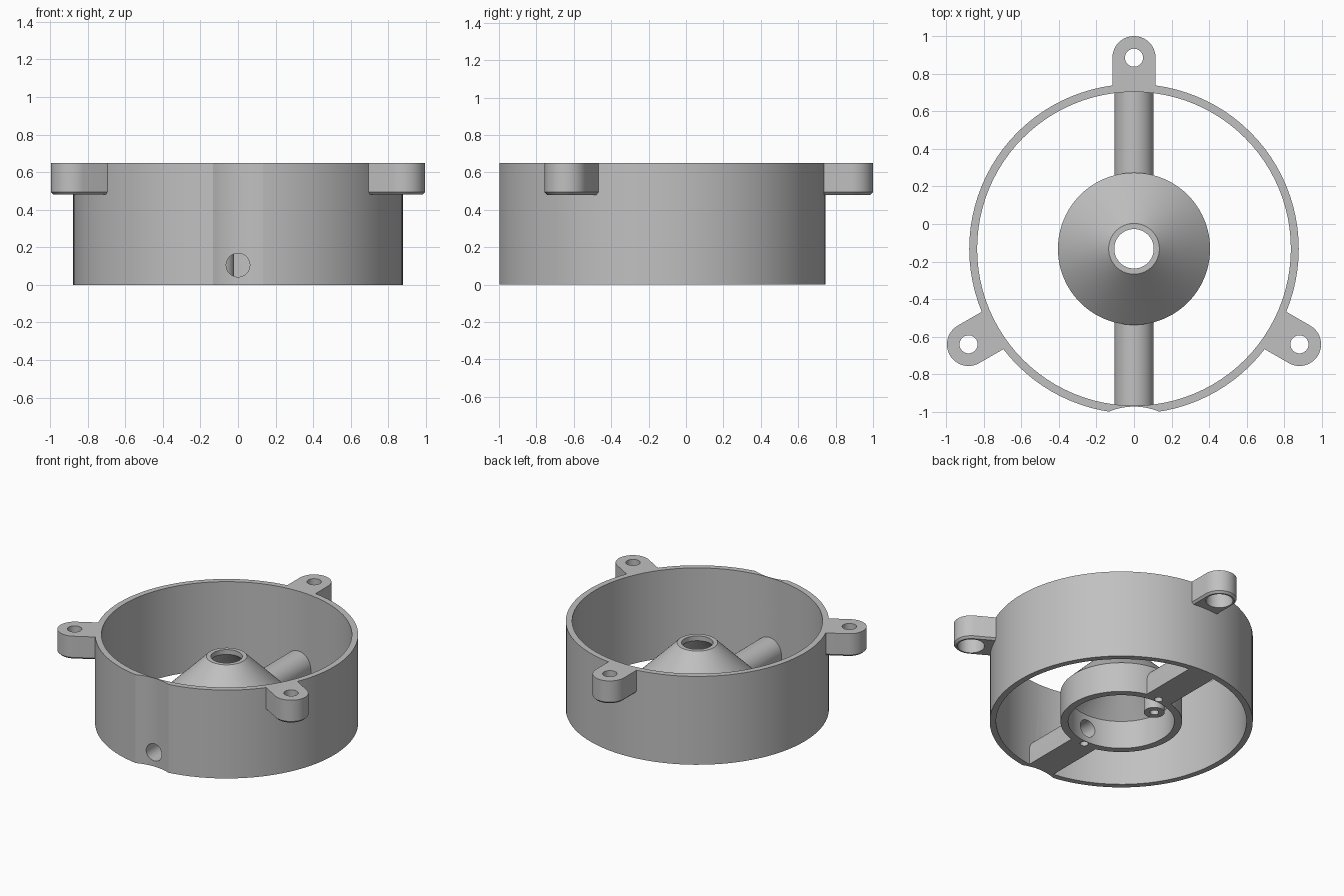
import bpy, bmesh, math
from mathutils import Matrix, Vector

if "Cube" in bpy.data.objects:
    bpy.data.objects.remove(bpy.data.objects["Cube"])

CY = -0.132          # y of the ring axis
SEG = 96
gray = bpy.data.materials.new("gray")
gray.diffuse_color = (0.53, 0.53, 0.53, 1)
gray.use_nodes = True
gray.node_tree.nodes["Principled BSDF"].inputs["Base Color"].default_value = gray.diffuse_color


def finish(name, bm):
    bmesh.ops.remove_doubles(bm, verts=bm.verts, dist=1e-5)
    bmesh.ops.recalc_face_normals(bm, faces=bm.faces)
    me = bpy.data.meshes.new(name)
    bm.to_mesh(me)
    bm.free()
    me.materials.append(gray)
    ob = bpy.data.objects.new(name, me)
    bpy.context.collection.objects.link(ob)
    return ob


def lathe(name, profile):
    """Revolve a closed (radius, z) profile about the ring axis."""
    bm = bmesh.new()
    rings = [[bm.verts.new((r * math.cos(2 * math.pi * i / SEG),
                            CY + r * math.sin(2 * math.pi * i / SEG), z))
              for r, z in profile] for i in range(SEG)]
    n = len(profile)
    for i in range(SEG):
        a, b = rings[i], rings[(i + 1) % SEG]
        for j in range(n):
            k = (j + 1) % n
            bm.faces.new((a[j], b[j], b[k], a[k]))
    return finish(name, bm)


def prism(name, outline, depth, matrix):
    """Extrude a 2D outline along local z, then place it."""
    bm = bmesh.new()
    face = bm.faces.new([bm.verts.new((x, y, 0)) for x, y in outline])
    ext = bmesh.ops.extrude_face_region(bm, geom=[face])
    moved = [v for v in ext["geom"] if isinstance(v, bmesh.types.BMVert)]
    bmesh.ops.translate(bm, verts=moved, vec=(0, 0, depth))
    bm.transform(matrix)
    return finish(name, bm)


def rod(name, r, start, end, seg=40):
    a, b = Vector(start), Vector(end)
    pts = [(r * math.cos(2 * math.pi * i / seg), r * math.sin(2 * math.pi * i / seg))
           for i in range(seg)]
    m = Matrix.Translation(a) @ (b - a).to_track_quat('Z', 'Y').to_matrix().to_4x4()
    return prism(name, pts, (b - a).length, m)


def cut(ob, cutters):
    for c in cutters:
        mod = ob.modifiers.new("cut", 'BOOLEAN')
        mod.operation, mod.solver, mod.object = 'DIFFERENCE', 'EXACT', c
    bpy.context.view_layer.update()
    dg = bpy.context.evaluated_depsgraph_get()
    me = bpy.data.meshes.new_from_object(ob.evaluated_get(dg))
    ob.modifiers.clear()
    ob.data = me


def u_outline(w, length):
    """Straight sides from y = -length, rounded at y = w."""
    arc = [(w * math.cos(math.pi * i / 24), w * math.sin(math.pi * i / 24)) for i in range(25)]
    return arc + [(-w, -length), (w, -length)]


# outer ring and hollow conical hub
ring = lathe("outer_ring", [(0.835, 0), (0.877, 0), (0.877, 0.65), (0.835, 0.65)])
hub = lathe("conical_hub", [(0.354, 0), (0.405, 0), (0.405, 0.22), (0.135, 0.49),
                            (0.105, 0.49), (0.105, 0.455), (0.354, 0.206)])

# arms with rounded tops between hub and ring
stand = Matrix.Rotation(math.pi / 2, 4, 'X')    # outline y -> z, depth -> -y
front_arm = prism("front_arm", u_outline(0.105, 0.105), 0.458,
                  Matrix.Translation((0, CY - 0.38, 0.105)) @ stand)
rear_arm = prism("rear_arm", u_outline(0.105, 0.105), 0.47,
                 Matrix.Translation((0, CY + 0.85, 0.105)) @ stand)

# screw boss inside the hub
boss = rod("screw_boss", 0.07, (-0.09, CY + 0.235, 0), (-0.09, CY + 0.235, 0.3))

# cutters: front groove, cable hole, pilot holes
groove = rod("groove_cutter", 0.35, (0, -1.322, -0.1), (0, -1.322, 0.75), 96)
cable = rod("cable_cutter", 0.063, (0, -1.2, 0.105), (0, CY - 0.2, 0.105))
pilots = [rod("pilot_cutter", 0.028, (0, CY + s * 0.385, -0.05), (0, CY + s * 0.385, 0.1), 24)
          for s in (1, -1)]
boss_hole = rod("boss_cutter", 0.03, (-0.09, CY + 0.235, -0.05), (-0.09, CY + 0.235, 0.2), 24)
cut(ring, [groove, cable])
cut(hub, [cable] + pilots)
cut(front_arm, [cable, pilots[1]])
cut(rear_arm, [pilots[0]])
cut(boss, [boss_hole])
helpers = [groove, cable, boss_hole] + pilots
parts = [ring, hub, front_arm, rear_arm, boss]

# three mounting tabs with counterbored holes
for i in range(3):
    turn = Matrix.Translation((0, CY, 0)) @ Matrix.Rotation(i * 2 * math.pi / 3, 4, 'Z')
    tab = prism("mounting_tab", u_outline(0.115, 0.165), 0.17,
                turn @ Matrix.Translation((0, 1.017, 0.48)))
    # chamfer the lower outer edge
    bm = bmesh.new()
    bm.from_mesh(tab.data)
    low = [e for e in bm.edges if all(v.co.z < 0.481 for v in e.verts)
           and all((v.co - Vector((0, CY, v.co.z))).length > 0.8 for v in e.verts)]
    inner = min(low, key=lambda e: ((e.verts[0].co + e.verts[1].co) / 2
                                    - Vector((0, CY, 0.48))).length)
    low.remove(inner)
    bmesh.ops.bevel(bm, geom=low, offset=0.014, segments=1, affect='EDGES')
    bm.to_mesh(tab.data)
    bm.free()
    c = turn @ Vector((0, 1.017, 0))
    holes = [rod("tab_hole_cutter", 0.048, (c.x, c.y, 0.4), (c.x, c.y, 0.7)),
             rod("counterbore_cutter", 0.09, (c.x, c.y, 0.4), (c.x, c.y, 0.59))]
    cut(tab, holes)
    helpers += holes
    parts.append(tab)

for h in helpers:
    bpy.data.objects.remove(h)

# smooth curved walls, keep edges sharp
for p in parts:
    bpy.ops.object.select_all(action='DESELECT')
    p.select_set(True)
    bpy.context.view_layer.objects.active = p
    bpy.ops.object.shade_smooth_by_angle(angle=math.radians(25))
